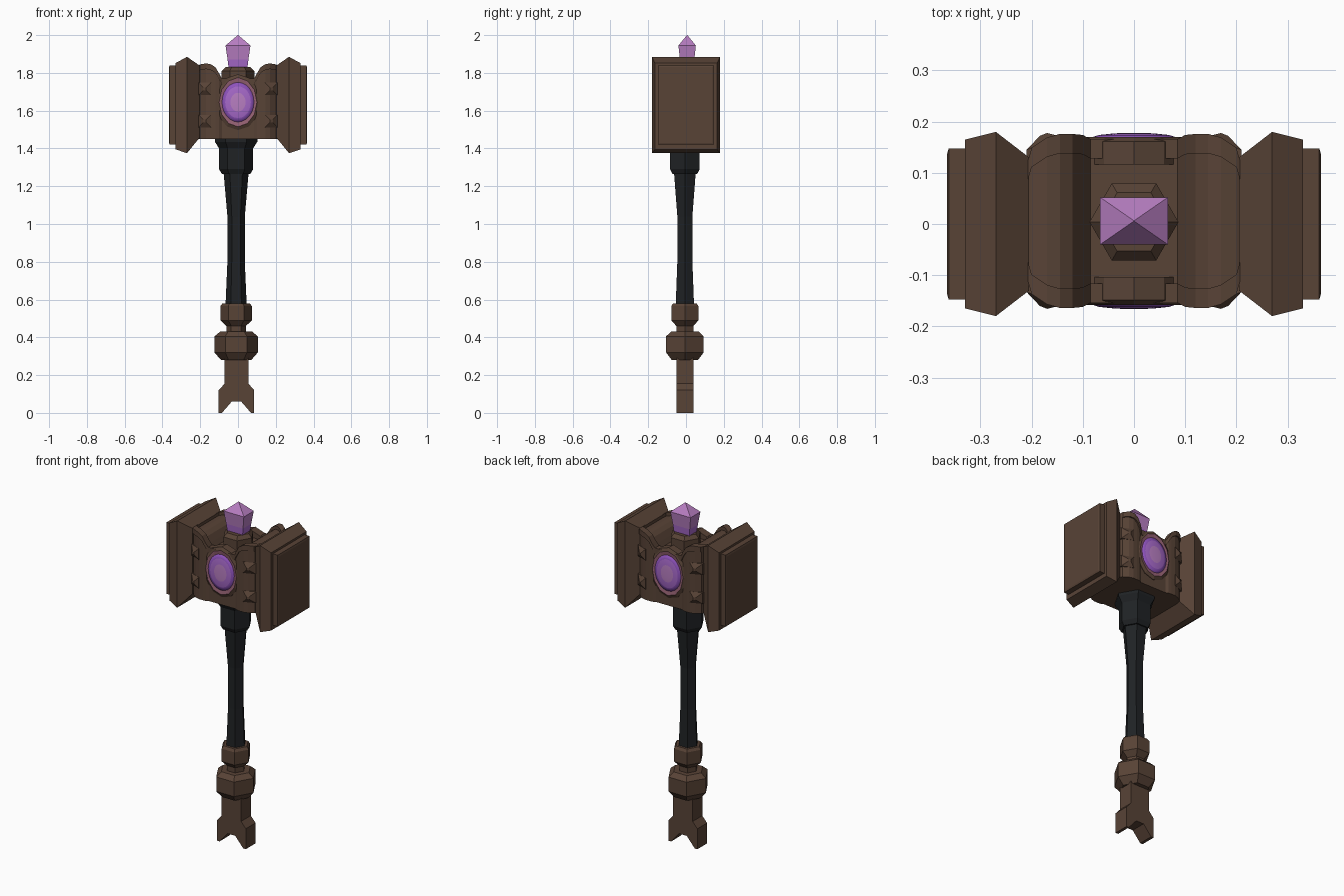
import bpy, bmesh, math
from mathutils import Vector

if "Cube" in bpy.data.objects:
    bpy.data.objects.remove(bpy.data.objects["Cube"])


def material(name, r, g, b):
    m = bpy.data.materials.new(name)
    m.use_nodes = True
    m.diffuse_color = (r, g, b, 1)
    bsdf = m.node_tree.nodes["Principled BSDF"]
    bsdf.inputs["Base Color"].default_value = (r, g, b, 1)
    bsdf.inputs["Roughness"].default_value = 0.8
    return m


BROWN = material("brown_metal", 0.098, 0.056, 0.037)
DARK = material("dark_grip", 0.014, 0.016, 0.018)
LILAC = material("lilac_crystal", 0.48, 0.21, 0.54)
VIOLET = material("violet_gem", 0.27, 0.085, 0.50)
ORCHID = material("orchid_gem", 0.38, 0.14, 0.58)
PINK = material("dusty_pink_ring", 0.30, 0.12, 0.17)


def loft(name, rings, mats, bands=None, smooth=False):
    """Join equal-length rings into a closed solid; bands gives the material of each step."""
    bm = bmesh.new()
    loops = [[bm.verts.new(p) for p in ring] for ring in rings]
    bm.faces.new(loops[0])
    n = len(loops[0])
    for k, (a, b) in enumerate(zip(loops, loops[1:])):
        for i in range(n):
            j = (i + 1) % n
            f = bm.faces.new((a[i], a[j], b[j], b[i]))
            f.material_index = bands[k] if bands else 0
    cap = bm.faces.new(loops[-1])
    cap.material_index = bands[-1] if bands else 0
    bmesh.ops.recalc_face_normals(bm, faces=bm.faces)
    for f in bm.faces:
        f.smooth = smooth
    me = bpy.data.meshes.new(name)
    bm.to_mesh(me)
    bm.free()
    for m in mats:
        me.materials.append(m)
    ob = bpy.data.objects.new(name, me)
    bpy.context.collection.objects.link(ob)
    return ob


def hexagon(r, z, cx, cy):
    return [Vector((cx + r * math.cos(i * math.pi / 3), cy + r * math.sin(i * math.pi / 3), z))
            for i in range(6)]


def hex_turned(name, profile, mat, cx=-0.01, cy=-0.006):
    return loft(name, [hexagon(r, z, cx, cy) for r, z in profile], [mat])


CY = 0.006   # depth centre of the head core

# Handle: pommel fork, two knobs, grip and collar
half = [(0.063, 0.3), (0.063, 0.155), (0.094, 0.12), (0.094, 0), (0.077, 0), (0.025, 0.06)]
outline = half + [(-x, z) for x, z in reversed(half)]
loft("pommel_fork", [[Vector((x - 0.008, y, z)) for x, z in outline] for y in (-0.05, 0.04)], [BROWN])
hex_turned("pommel_knob", [(0.08, 0.28), (0.115, 0.32), (0.115, 0.405), (0.085, 0.43), (0.05, 0.43)], BROWN)
hex_turned("upper_knob", [(0.052, 0.42), (0.052, 0.46), (0.083, 0.49), (0.083, 0.565), (0.072, 0.58)], BROWN)
hex_turned("grip", [(0.056, 0.57), (0.046, 0.8), (0.046, 1.04), (0.067, 1.28)], DARK)
hex_turned("grip_collar", [(0.075, 1.265), (0.09, 1.29), (0.09, 1.4), (0.112, 1.435), (0.112, 1.48)], DARK)

# Hammer faces: stepped slabs on both ends
SLAB = [(0.205, 0.13, 1.455, 1.84), (0.27, 0.18, 1.375, 1.885), (0.33, 0.165, 1.395, 1.852),
        (0.33, 0.148, 1.42, 1.84), (0.362, 0.148, 1.42, 1.84), (0.365, 0.138, 1.43, 1.83)]
for side, s in (("left", 1), ("right", -1)):
    rings = [[Vector((s * x, y * h, z)) for y, z in ((-1, a), (1, a), (1, b), (-1, b))]
             for x, h, a, b in SLAB]
    loft("hammer_face_" + side, rings, [BROWN])

# Core: rounded in plan, with a raised rim that dips in the middle
COLUMNS = [(0.21, 0.10, 1.84), (0.2, 0.135, 1.845), (0.17, 0.155, 1.85), (0.145, 0.162, 1.846),
           (0.12, 0.162, 1.83), (0.1, 0.16, 1.797), (0.085, 0.152, 1.77)]


def section(x, h, top):
    edge = [(h, 1.45), (h, top - 0.03), (h + 0.008, top - 0.03), (h + 0.008, top),
            (h - 0.03, top), (h - 0.03, top - 0.02)]
    pts = edge + [(-y, z) for y, z in reversed(edge)]
    return [Vector((x, CY + y, z)) for y, z in pts]


columns = [(-x, h, t) for x, h, t in COLUMNS] + COLUMNS[::-1]
loft("hammer_core", [section(*c) for c in columns], [BROWN])


# Oval gems in frames, front and back
def oval(rx, rz, y, n):
    return [Vector((rx * math.sin(2 * math.pi * i / n), y, 1.645 + rz * math.cos(2 * math.pi * i / n)))
            for i in range(n)]


for side, s in (("front", -1), ("back", 1)):
    def ovals(steps, n):
        return [oval(rx, rz, CY + s * y, n) for rx, rz, y in steps]
    loft("gem_frame_" + side,
         ovals([(0.118, 0.148, 0.11), (0.118, 0.148, 0.155), (0.1, 0.13, 0.164), (0.08, 0.106, 0.16)], 12),
         [BROWN, PINK], [0, 0, 1, 1])
    loft("gem_" + side,
         ovals([(0.088, 0.108, 0.15), (0.084, 0.104, 0.163), (0.068, 0.084, 0.168),
                (0.04, 0.05, 0.171), (0.02, 0.025, 0.172)], 24),
         [VIOLET, ORCHID, LILAC], [0, 0, 1, 2, 2], True)

    # Pyramid studs on the rounded corners
    for end, e in (("left", 1), ("right", -1)):
        for level, z in (("upper", 1.715), ("lower", 1.545)):
            rings = [[Vector((e * (0.177 + u * r), CY + s * (y - 0.4 * u * r), z + v * r))
                      for u, v in ((-1, -1), (1, -1), (1, 1), (-1, 1))]
                     for r, y in ((0.033, 0.115), (0.033, 0.152), (0.007, 0.169))]
            loft("stud_%s_%s_%s" % (side, end, level), rings, [BROWN])

# Top socket and crystal
hex_turned("crystal_socket", [(0.087, 1.74), (0.087, 1.81), (0.066, 1.83)], BROWN, 0, 0.004)
rings = [[Vector((u * a, CY + v * b, z)) for u, v in ((-1, -1), (1, -1), (1, 1), (-1, 1))]
         for a, b, z in ((0.049, 0.034, 1.82), (0.055, 0.038, 1.87), (0.066, 0.046, 1.945),
                         (0.001, 0.001, 2.0))]
loft("top_crystal", rings, [ORCHID, LILAC], [0, 1, 1, 1])
